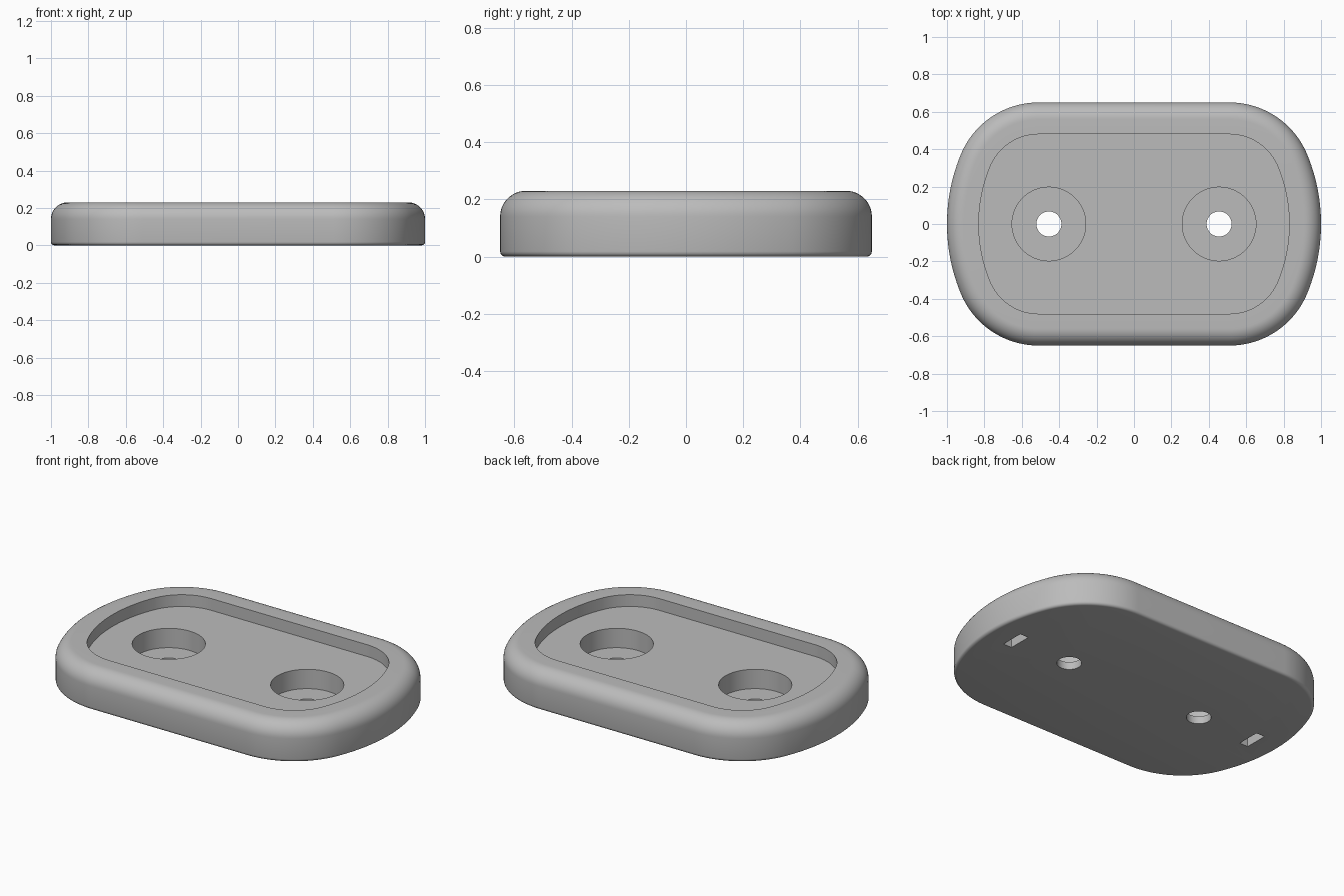
import bpy
import bmesh
import math

cube = bpy.data.objects.get("Cube")
if cube:
    bpy.data.objects.remove(cube)

HEIGHT, FLOOR, BORE_FLOOR = 0.23, 0.16, 0.045
TOP_R, BOTTOM_R, RIM = 0.09, 0.018, 0.17

grey = bpy.data.materials.new("plain grey")
grey.use_nodes = True
grey.diffuse_color = (0.5, 0.5, 0.5, 1)
grey.node_tree.nodes["Principled BSDF"].inputs["Base Color"].default_value = grey.diffuse_color


def loft(name, rings):
    """Closed solid through a stack of equal-length rings."""
    bm = bmesh.new()
    loops = [[bm.verts.new(p) for p in ring] for ring in rings]
    for a, b in zip(loops, loops[1:]):
        for i in range(len(a)):
            j = (i + 1) % len(a)
            bm.faces.new((a[i], a[j], b[j], b[i]))
    bm.faces.new(loops[0][::-1])
    bm.faces.new(loops[-1])
    bmesh.ops.recalc_face_normals(bm, faces=bm.faces)
    mesh = bpy.data.meshes.new(name)
    bm.to_mesh(mesh)
    bm.free()
    obj = bpy.data.objects.new(name, mesh)
    bpy.context.collection.objects.link(obj)
    mesh.materials.append(grey)
    return obj


def outline(inset, z):
    """Straight long sides, rounded corners and gently bowed ends."""
    cx, cy, r = 0.51, 0.2, 0.45 - inset
    ex, end_r = 0.03, 0.97 - inset
    join = math.atan2(cy, cx - ex)
    quarter = []
    for i in range(12):
        a = join * i / 12
        quarter.append((ex + end_r * math.cos(a), end_r * math.sin(a)))
    for i in range(25):
        a = join + (math.pi / 2 - join) * i / 24
        quarter.append((cx + r * math.cos(a), cy + r * math.sin(a)))
    half = quarter + [(-x, y) for x, y in quarter[::-1]]
    full = half + [(x, -y) for x, y in half[-2:0:-1]]
    return [(x, y, z) for x, y in full]


def circle(x, radius, z, n=64):
    return [(x + radius * math.cos(math.tau * i / n),
             radius * math.sin(math.tau * i / n), z) for i in range(n)]


def rectangle(x, w, d, z):
    return [(x + sx * w / 2, sy * d / 2, z)
            for sx, sy in ((-1, -1), (1, -1), (1, 1), (-1, 1))]


# Body: rounded lower edge, rounded shoulder, flat rim, recessed floor
profile = []
for i in range(5):
    a = math.pi / 2 * i / 4
    profile.append((BOTTOM_R * (1 - math.sin(a)), BOTTOM_R * (1 - math.cos(a))))
for i in range(13):
    a = math.pi / 2 * i / 12
    profile.append((TOP_R * (1 - math.cos(a)), HEIGHT - TOP_R * (1 - math.sin(a))))
profile += [(RIM, HEIGHT), (RIM, FLOOR)]
body = loft("mounting_plate", [outline(inset, z) for inset, z in profile])

# Stepped screw bores and underside slots
cutters = []
for side in (-1, 1):
    bore_x, slot_x = side * 0.455, side * 0.83
    steps = ((0.067, -0.1), (0.067, BORE_FLOOR), (0.197, BORE_FLOOR), (0.197, 0.4))
    cutters.append(loft("bore_cutter", [circle(bore_x, r, z) for r, z in steps]))
    cutters.append(loft("slot_cutter",
                        [rectangle(slot_x, 0.056, 0.14, z) for z in (-0.1, 0.1)]))

bpy.ops.object.select_all(action="DESELECT")
bpy.context.view_layer.objects.active = body
body.select_set(True)
for cutter in cutters:
    cutter.hide_render = True
    mod = body.modifiers.new("cut", "BOOLEAN")
    mod.operation, mod.solver, mod.object = "DIFFERENCE", "EXACT", cutter
    bpy.ops.object.modifier_apply(modifier=mod.name)
    bpy.data.objects.remove(cutter)

bpy.ops.object.shade_smooth_by_angle(angle=math.radians(35))
